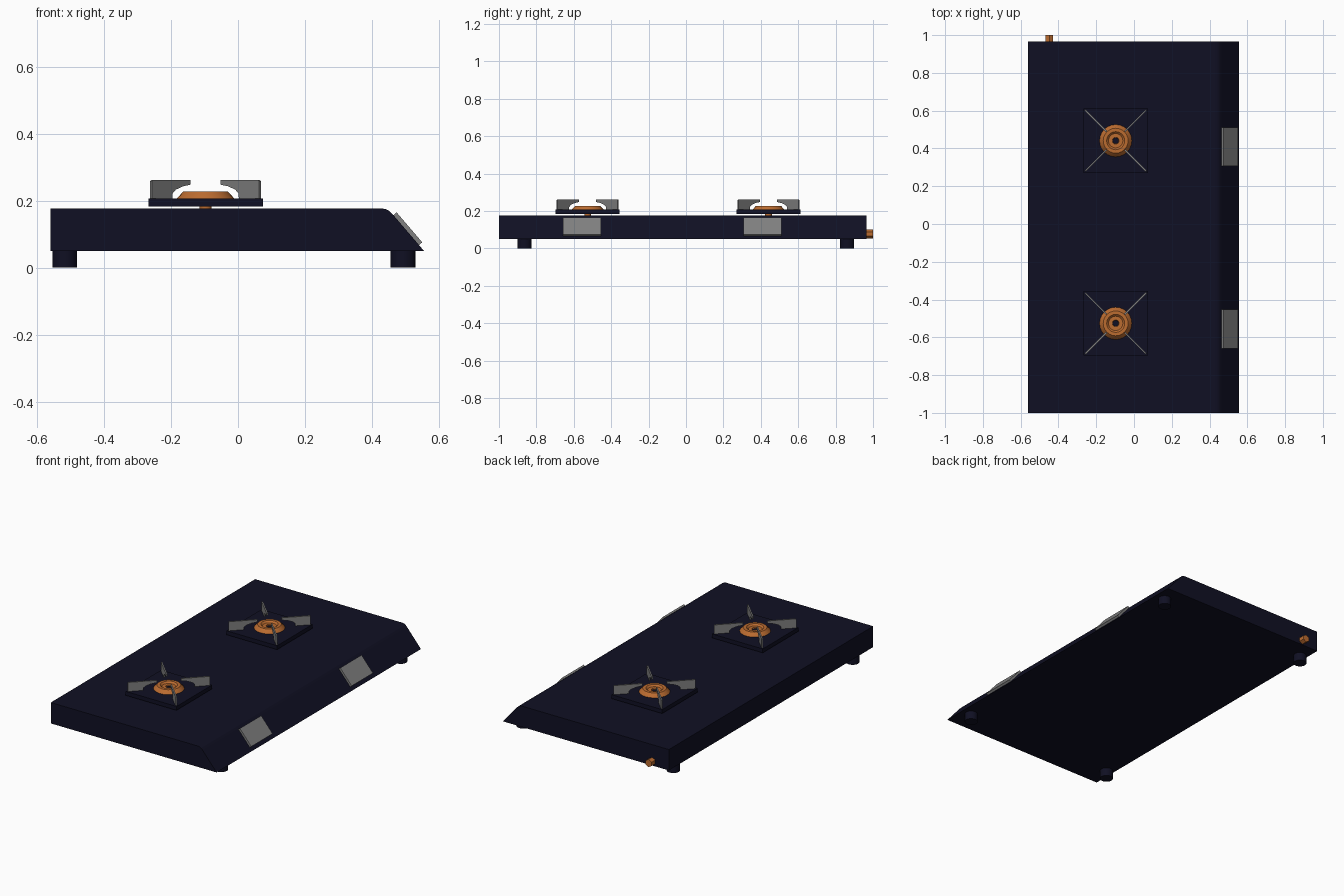
import bpy
import bmesh
from math import radians, pi, atan2
from mathutils import Matrix, Vector

cube = bpy.data.objects.get("Cube")
if cube:
    bpy.data.objects.remove(cube)


def material(name, rgb):
    m = bpy.data.materials.new(name)
    m.use_nodes = True
    m.diffuse_color = (*rgb, 1)
    m.node_tree.nodes["Principled BSDF"].inputs["Base Color"].default_value = (*rgb, 1)
    return m


NAVY = material("dark navy enamel", (0.005, 0.005, 0.017))
COPPER = material("copper", (0.50, 0.15, 0.03))
STEEL = material("grey steel", (0.22, 0.22, 0.22))


def finish(name, bm, mat, smooth=False):
    bmesh.ops.recalc_face_normals(bm, faces=bm.faces)
    mesh = bpy.data.meshes.new(name)
    bm.to_mesh(mesh)
    bm.free()
    mesh.materials.append(mat)
    ob = bpy.data.objects.new(name, mesh)
    bpy.context.collection.objects.link(ob)
    if smooth:
        bpy.ops.object.select_all(action="DESELECT")
        ob.select_set(True)
        bpy.context.view_layer.objects.active = ob
        bpy.ops.object.shade_smooth_by_angle(angle=radians(30))
    return ob


def prism(name, outline, y0, y1, mat, matrix=Matrix()):
    """Extrude an (x, z) outline along y."""
    bm = bmesh.new()
    face = bm.faces.new([bm.verts.new((x, y0, z)) for x, z in outline])
    ext = bmesh.ops.extrude_face_region(bm, geom=[face])
    moved = [g for g in ext["geom"] if isinstance(g, bmesh.types.BMVert)]
    bmesh.ops.translate(bm, verts=moved, vec=(0, y1 - y0, 0))
    bm.transform(matrix)
    return finish(name, bm, mat)


def box(name, size, matrix, mat):
    bm = bmesh.new()
    bmesh.ops.create_cube(bm, size=1, matrix=matrix @ Matrix.Diagonal((*size, 1)))
    return finish(name, bm, mat)


def cylinder(name, radius, depth, matrix, mat, sides=24):
    bm = bmesh.new()
    bmesh.ops.create_cone(bm, cap_ends=True, segments=sides, radius1=radius,
                          radius2=radius, depth=depth, matrix=matrix)
    return finish(name, bm, mat, sides > 8)


def lathe(name, profile, centre, mat, sides=24):
    """Spin an (r, z) profile about the vertical axis."""
    bm = bmesh.new()
    verts = [bm.verts.new((r, 0, z)) for r, z in profile]
    edges = [bm.edges.new(pair) for pair in zip(verts, verts[1:])]
    bmesh.ops.spin(bm, geom=verts + edges, cent=(0, 0, 0), axis=(0, 0, 1),
                   angle=2 * pi, steps=sides)
    bmesh.ops.remove_doubles(bm, verts=bm.verts, dist=1e-5)
    bm.transform(Matrix.Translation(centre))
    return finish(name, bm, mat, True)


# Body with a sloping control face
prism("body", [(-0.56, 0.05), (0.556, 0.05), (0.462, 0.16), (0.452, 0.17),
               (0.442, 0.175), (0.43, 0.177), (-0.56, 0.177)], -1, 0.965, NAVY)

# Feet
for x in (-0.518, 0.493):
    for y in (-0.863, 0.861):
        cylinder("foot", 0.037, 0.055, Matrix.Translation((x, y, 0.0275)), NAVY)

# Burners, each with a base plate and four prongs
ring = [(0, 0.185), (0.085, 0.185), (0.09, 0.2), (0.085, 0.208), (0.066, 0.228),
        (0.048, 0.228), (0.038, 0.218), (0.018, 0.218), (0.016, 0.211)]
prong = [(0.145, 0.205), (0.23, 0.205), (0.23, 0.258), (0.226, 0.262),
         (0.068, 0.262), (0.068, 0.248), (0.1, 0.243), (0.13, 0.233), (0.143, 0.222)]
for y in (0.441, -0.526):
    centre = Vector((-0.097, y, 0))
    box("grate_plate", (0.342, 0.342, 0.024),
        Matrix.Translation(centre + Vector((0, 0, 0.195))), NAVY)
    cylinder("gas_inlet", 0.018, 0.03,
             Matrix.Translation(centre + Vector((0, 0, 0.185))), COPPER)
    lathe("burner", ring, centre, COPPER)
    cylinder("burner_hole", 0.016, 0.004,
             Matrix.Translation(centre + Vector((0, 0, 0.21))), NAVY)
    for i in range(4):
        turn = Matrix.Translation(centre) @ Matrix.Rotation(radians(45 + 90 * i), 4, "Z")
        prism("grate_prong", prong, -0.004, 0.004, STEEL, turn)

# Control plates lying on the slope
tilt = Matrix.Rotation(atan2(0.11, 0.094), 4, "Y")
for y in (0.409, -0.556):
    box("control_plate", (0.118, 0.205, 0.014),
        Matrix.Translation((0.507, y, 0.116)) @ tilt, STEEL)

# Gas connector on the back
cylinder("gas_connector", 0.023, 0.045,
         Matrix.Translation((-0.448, 0.9775, 0.077)) @ Matrix.Rotation(radians(90), 4, "X"),
         COPPER, 6)
